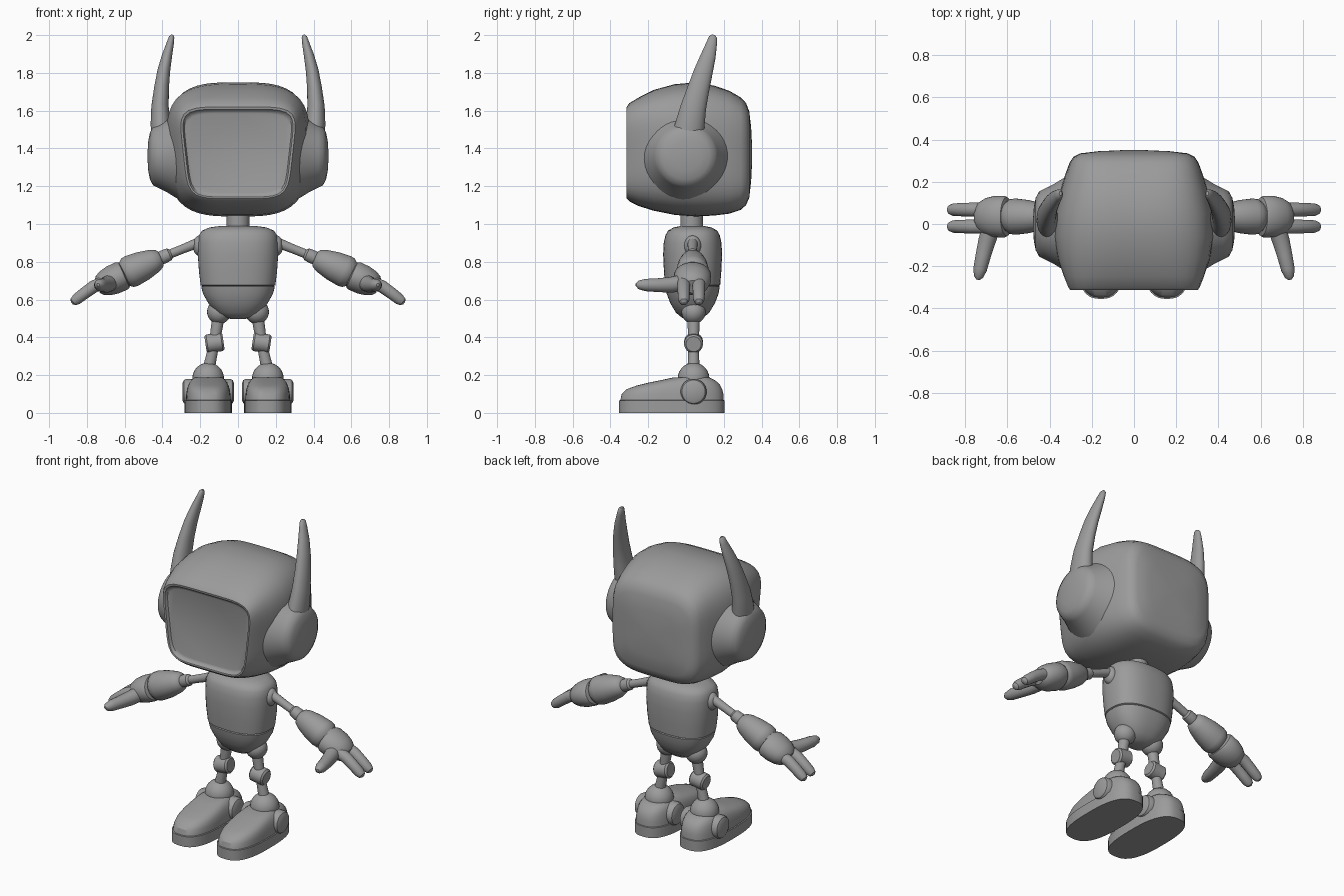
import bpy, bmesh, math
from mathutils import Vector

grey = bpy.data.materials.new("mid grey")
grey.diffuse_color = (0.33, 0.33, 0.33, 1)


def finish(name, bm, mirror=False, angle=35):
    bmesh.ops.recalc_face_normals(bm, faces=bm.faces)
    me = bpy.data.meshes.new(name)
    bm.to_mesh(me)
    bm.free()
    me.materials.append(grey)
    ob = bpy.data.objects.new(name, me)
    bpy.context.collection.objects.link(ob)
    bpy.ops.object.select_all(action='DESELECT')
    bpy.context.view_layer.objects.active = ob
    ob.select_set(True)
    bpy.ops.object.shade_smooth_by_angle(angle=math.radians(angle))
    if mirror:
        ob.modifiers.new("mirror", 'MIRROR').use_mirror_merge = False
    return ob


def loft(name, rings, mirror=False, angle=35):
    """Skin a list of point rings and cap both ends."""
    bm = bmesh.new()
    vs = [[bm.verts.new(p) for p in r] for r in rings]
    n = len(vs[0])
    for a, b in zip(vs, vs[1:]):
        for i in range(n):
            j = (i + 1) % n
            bm.faces.new((a[i], a[j], b[j], b[i]))
    bm.faces.new(vs[0])
    bm.faces.new(vs[-1])
    return finish(name, bm, mirror, angle)


def oval(hw, hh, n, count=48):
    """Superellipse outline; a higher n is squarer."""
    pts = []
    for i in range(count):
        t = 2 * math.pi * (i + 0.5) / count
        c, s = math.cos(t), math.sin(t)
        k = (abs(c) ** n + abs(s) ** n) ** (-1 / n)
        pts.append((hw * k * c, hh * k * s))
    return pts


def tube(name, path, radii, flat=1.0, mirror=True, count=20, up=(0, 1, 0), angle=35):
    """Round limb along a path; flat squashes it across its second axis."""
    pts = [Vector(p) for p in path]
    rings = []
    for i, p in enumerate(pts):
        d = (pts[min(i + 1, len(pts) - 1)] - pts[max(i - 1, 0)]).normalized()
        u = (Vector(up) - d * d.dot(Vector(up))).normalized()
        v = d.cross(u)
        rings.append([p + u * a + v * b * flat for a, b in oval(radii[i], radii[i], 2, count)])
    return loft(name, rings, mirror, angle)


def straight(name, a, b, profile, **kw):
    """Tube from a to b; profile holds (fraction along, radius)."""
    a, b = Vector(a), Vector(b)
    return tube(name, [a.lerp(b, t) for t, r in profile], [r for t, r in profile], **kw)


def ball(name, centre, r, scale=(1, 1, 1)):
    bm = bmesh.new()
    bmesh.ops.create_uvsphere(bm, u_segments=24, v_segments=14, radius=r)
    bmesh.ops.scale(bm, vec=scale, verts=bm.verts)
    bmesh.ops.translate(bm, vec=centre, verts=bm.verts)
    return finish(name, bm, True, 60)


# Head: sections from the recessed screen to the back (y, half width, bottom, top, squareness)
head = [(-0.292, 0.265, 1.165, 1.585, 6), (-0.296, 0.278, 1.153, 1.597, 6),
        (-0.312, 0.286, 1.143, 1.607, 6), (-0.314, 0.298, 1.135, 1.62, 5.5),
        (-0.300, 0.308, 1.12, 1.64, 5), (-0.25, 0.33, 1.095, 1.67, 4.2),
        (-0.17, 0.36, 1.07, 1.71, 3.6), (-0.06, 0.38, 1.048, 1.74, 3.3),
        (0.05, 0.375, 1.04, 1.75, 3.3), (0.15, 0.352, 1.045, 1.732, 3.5),
        (0.23, 0.328, 1.055, 1.705, 3.8), (0.29, 0.306, 1.075, 1.67, 4.2),
        (0.318, 0.288, 1.10, 1.64, 4.5), (0.335, 0.255, 1.14, 1.595, 4.5),
        (0.345, 0.17, 1.23, 1.51, 4), (0.35, 0.06, 1.33, 1.41, 3)]
rings = []
for y, hw, lo, hi, n in head:
    taper = 0.09 * min(1, max(0, (0.1 - y) / 0.35))
    hh = (hi - lo) / 2
    rings.append([(x * (1 + taper * (z / hh - 0.3)), y, (lo + hi) / 2 + z)
                  for x, z in oval(hw, hh, n, 64)])
loft("head", rings, angle=40)

# Ear pods: flared cone ending in a shallow dome
straight("ear_pod", (0, 0, 1.36), (1, 0, 1.36),
         [(0.28, 0.25), (0.34, 0.215), (0.38, 0.19), (0.425, 0.168), (0.45, 0.155),
          (0.466, 0.125), (0.475, 0.08), (0.479, 0.02)], count=40, angle=50)

# Horns
tube("horn", [(0.40, 0.0, 1.43), (0.41, 0.022, 1.53), (0.413, 0.04, 1.62), (0.405, 0.067, 1.72),
              (0.393, 0.093, 1.81), (0.376, 0.118, 1.89), (0.358, 0.137, 1.96),
              (0.351, 0.143, 1.99), (0.348, 0.145, 2.0)],
     [0.085, 0.078, 0.068, 0.058, 0.05, 0.04, 0.028, 0.021, 0.01], flat=0.68, count=24)

# Neck
straight("neck", (0, 0.03, 0.96), (0, 0.03, 1.08), [(0, 0.06), (1, 0.06)], mirror=False, count=32)

# Torso with a waist seam (z, half width, half depth)
torso = [(0.496, 0.03, 0.025), (0.503, 0.065, 0.055), (0.53, 0.118, 0.088), (0.58, 0.157, 0.118),
         (0.63, 0.185, 0.137), (0.668, 0.195, 0.144), (0.672, 0.189, 0.139), (0.676, 0.198, 0.146),
         (0.75, 0.207, 0.152), (0.84, 0.213, 0.156), (0.90, 0.212, 0.153), (0.94, 0.207, 0.144),
         (0.965, 0.19, 0.13), (0.982, 0.15, 0.10), (0.99, 0.09, 0.06)]
loft("torso", [[(x, y + 0.035, z) for x, y in oval(w, d, 2.5)] for z, w, d in torso])

# Arms
ball("shoulder_socket", (0.205, 0.035, 0.885), 0.045, (0.75, 1, 1.2))
straight("upper_arm", (0.20, 0.035, 0.905), (0.40, 0.035, 0.825), [(0, 0.028), (0.5, 0.024), (1, 0.024)])
straight("elbow", (0.352, 0.035, 0.845), (0.43, 0.035, 0.81),
         [(0, 0.022), (0.15, 0.034), (0.6, 0.037), (0.9, 0.032), (1, 0.024)])
straight("forearm", (0.405, 0.035, 0.822), (0.60, 0.035, 0.735),
         [(0, 0.03), (0.06, 0.05), (0.2, 0.064), (0.5, 0.079), (0.8, 0.086), (0.92, 0.083), (1, 0.07)], count=28)
straight("wrist", (0.58, 0.035, 0.745), (0.66, 0.035, 0.70), [(0, 0.07), (1, 0.07)])
straight("palm", (0.598, 0.035, 0.733), (0.745, 0.035, 0.668),
         [(0, 0.07), (0.04, 0.092), (0.12, 0.099), (0.45, 0.098), (0.7, 0.088), (0.9, 0.07), (1, 0.045)],
         flat=0.8, count=28)

# Fingers and thumb
for i, y in enumerate((0.068, -0.012)):
    tube(f"finger_{i + 1}", [(0.70, y, 0.695), (0.765, y, 0.668), (0.815, y, 0.632), (0.855, y, 0.601),
                             (0.873, y, 0.587), (0.88, y, 0.581)],
         [0.034, 0.034, 0.032, 0.03, 0.022, 0.008], count=16)
tube("thumb", [(0.675, -0.01, 0.69), (0.697, -0.08, 0.678), (0.715, -0.15, 0.676), (0.73, -0.215, 0.677),
               (0.737, -0.25, 0.678), (0.74, -0.265, 0.678)],
     [0.045, 0.042, 0.037, 0.033, 0.023, 0.008], up=(0, 0, 1), count=16)

# Legs
ball("hip", (0.10, 0.04, 0.535), 0.064)
straight("thigh", (0.10, 0.04, 0.53), (0.127, 0.04, 0.36), [(0, 0.034), (1, 0.028)])
straight("knee", (0.077, 0.04, 0.378), (0.172, 0.04, 0.364),
         [(0, 0.04), (0.1, 0.05), (0.9, 0.05), (1, 0.04)], count=28, angle=25)
straight("shin", (0.127, 0.04, 0.36), (0.158, 0.04, 0.22), [(0, 0.027), (1, 0.033)])
ball("ankle", (0.158, 0.04, 0.182), 0.084)

# Feet: stacked outlines (z, toe y, heel y, half width)
foot = [(0, -0.355, 0.205, 0.125), (0.065, -0.355, 0.205, 0.125), (0.067, -0.348, 0.2, 0.119),
        (0.10, -0.34, 0.198, 0.117), (0.125, -0.315, 0.192, 0.113), (0.145, -0.26, 0.182, 0.107),
        (0.162, -0.19, 0.168, 0.099), (0.176, -0.12, 0.148, 0.088), (0.187, -0.07, 0.125, 0.074)]
loft("foot", [[(0.157 + x, (a + b) / 2 + y, z) for x, y in oval(w, (b - a) / 2, 2.7)]
              for z, a, b, w in foot], mirror=True, angle=30)
straight("ankle_pad", (0.02, 0.04, 0.112), (0.294, 0.04, 0.112),
         [(0, 0.045), (0.03, 0.062), (0.08, 0.069), (0.92, 0.069), (0.97, 0.062), (1, 0.045)], count=32)
